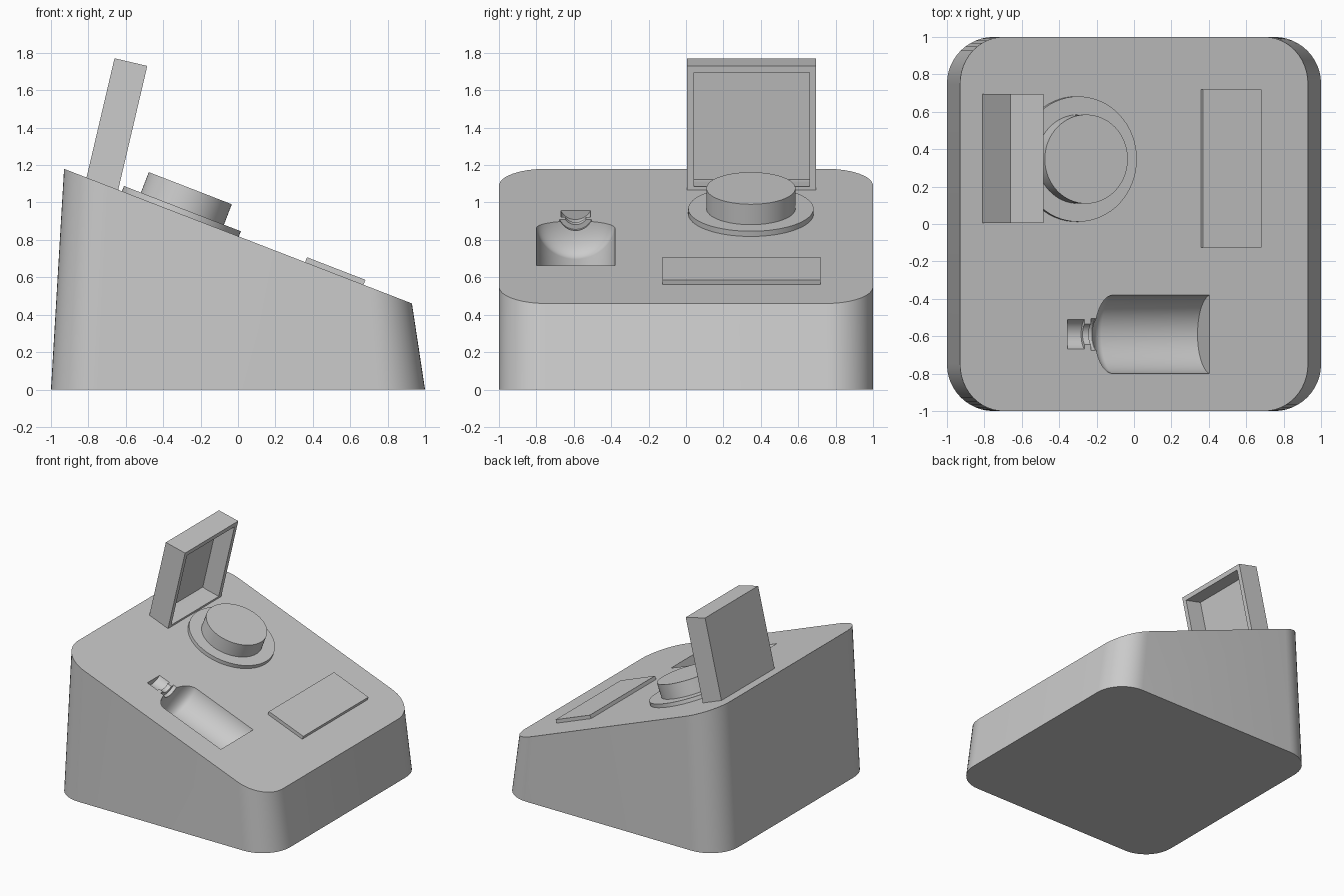
import bpy, bmesh, math
from mathutils import Matrix, Vector

if "Cube" in bpy.data.objects:
    bpy.data.objects.remove(bpy.data.objects["Cube"])

grey = bpy.data.materials.new("plain_grey")
grey.use_nodes = True
grey.diffuse_color = (0.6, 0.6, 0.6, 1)
grey.node_tree.nodes["Principled BSDF"].inputs["Base Color"].default_value = (0.6, 0.6, 0.6, 1)

MID, DROP = 0.82, 0.387          # sloping top: z = MID - DROP * x
TILT = math.atan(DROP)


def on_slope(x, y):
    """Frame resting on the sloping top, local z along its normal."""
    return Matrix.Translation((x, y, MID - DROP * x)) @ Matrix.Rotation(TILT, 4, 'Y')


def make(name, bm, matrix=None):
    bmesh.ops.recalc_face_normals(bm, faces=bm.faces)
    if matrix:
        bm.transform(matrix)
    mesh = bpy.data.meshes.new(name)
    bm.to_mesh(mesh)
    bm.free()
    mesh.materials.append(grey)
    ob = bpy.data.objects.new(name, mesh)
    bpy.context.collection.objects.link(ob)
    return ob


def smooth(ob):
    bpy.ops.object.select_all(action='DESELECT')
    ob.select_set(True)
    bpy.context.view_layer.objects.active = ob
    bpy.ops.object.shade_smooth_by_angle(angle=math.radians(30))


def box(name, size, centre, matrix):
    bm = bmesh.new()
    bmesh.ops.create_cube(bm, size=1)
    bm.transform(Matrix.Translation(centre) @ Matrix.Diagonal((*size, 1)))
    return make(name, bm, matrix)


def disc(name, radius, bottom, top, matrix):
    bm = bmesh.new()
    bmesh.ops.create_cone(bm, cap_ends=True, segments=64, radius1=radius,
                          radius2=radius, depth=top - bottom)
    bm.transform(Matrix.Translation((0, 0, (top + bottom) / 2)))
    ob = make(name, bm, matrix)
    smooth(ob)


def lathe(name, profile, matrix, steps=64):
    """Closed solid turned around the local x axis from (x, radius) points."""
    bm = bmesh.new()
    verts = [bm.verts.new((x, 0, r)) for x, r in profile]
    edges = [bm.edges.new(pair) for pair in zip(verts, verts[1:])]
    bmesh.ops.spin(bm, geom=verts + edges, cent=(0, 0, 0), axis=(1, 0, 0),
                   angle=math.tau, steps=steps)
    bmesh.ops.remove_doubles(bm, verts=bm.verts, dist=1e-5)
    return make(name, bm, matrix)


# Wedge body: rounded square narrowing along x, with a sloping top
R = 0.25
outline = []
for q, (sx, sy) in enumerate([(1, 1), (-1, 1), (-1, -1), (1, -1)]):
    for i in range(13):
        a = (q + i / 12) * math.pi / 2
        outline.append((sx * (1 - R) + R * math.cos(a), sy * (1 - R) + R * math.sin(a)))
bm = bmesh.new()
low = [bm.verts.new((x, y, 0)) for x, y in outline]
high = [bm.verts.new((0.93 * x, y, MID - DROP * 0.93 * x)) for x, y in outline]
bm.faces.new(low)
bm.faces.new(high)
for i in range(len(low)):
    j = (i + 1) % len(low)
    bm.faces.new((low[i], low[j], high[j], high[i]))
body = make("wedge_body", bm)

# Bottle-shaped hollow: body, domed shoulder, collar, neck and cap
k = 1 / math.cos(TILT)           # converts plan x to distance along the slope
profile = [(0.415 * k, 0), (0.415 * k, 0.213)]
for i in range(13):
    a = i / 12 * math.radians(66)
    profile.append(((-0.1 - 0.1 * math.sin(a)) * k, 0.213 * math.cos(a)))
profile += [(x * k, r) for x, r in [(-0.194, 0.092), (-0.22, 0.092), (-0.22, 0.065),
                                    (-0.253, 0.065), (-0.253, 0.087), (-0.344, 0.087),
                                    (-0.344, 0)]]
cutter = lathe("bottle_cutter", profile,
               on_slope(0, -0.59) @ Matrix.Translation((-0.012, 0, 0.035)))
cutter.hide_render = True


def carve(target, tool):
    cut = target.modifiers.new("hollow", 'BOOLEAN')
    cut.operation, cut.solver, cut.object = 'DIFFERENCE', 'EXACT', tool
    bpy.context.view_layer.objects.active = target
    bpy.ops.object.modifier_apply(modifier=cut.name)
    bpy.data.objects.remove(tool)


carve(body, cutter)
smooth(body)

# Round knob on its flange
dial = on_slope(-0.308, 0.347)
disc("knob_flange", 0.335, -0.02, 0.03, dial)
disc("knob", 0.238, 0, 0.147, dial)

# Low rectangular plate
box("flat_plate", (0.335, 0.845, 0.05), (0, 0, 0.003), on_slope(0.515, 0.2975))

# Upright open tray, leaning forward, its foot sunk in the slope
lean = Matrix.Translation((-0.485, 0.351, 1.73)) @ Matrix.Rotation(math.radians(13.2), 4, 'Y')
W, H, D, RIM, DEPTH = 0.69, 0.70, 0.18, 0.052, 0.15
bm = bmesh.new()
bmesh.ops.create_cube(bm, size=1)
bm.transform(Matrix.Translation((-D / 2, 0, -H / 2)) @ Matrix.Diagonal((D, W, H, 1)))
front = max(bm.faces, key=lambda f: f.calc_center_median().x)
bmesh.ops.inset_region(bm, faces=[front], thickness=RIM)
floor = bmesh.ops.extrude_face_region(bm, geom=[front])["geom"]
bmesh.ops.delete(bm, geom=[front], context='FACES_ONLY')
bmesh.ops.translate(bm, vec=Vector((-DEPTH, 0, 0)),
                    verts=[g for g in floor if isinstance(g, bmesh.types.BMVert)])
make("open_tray", bm, lean)
